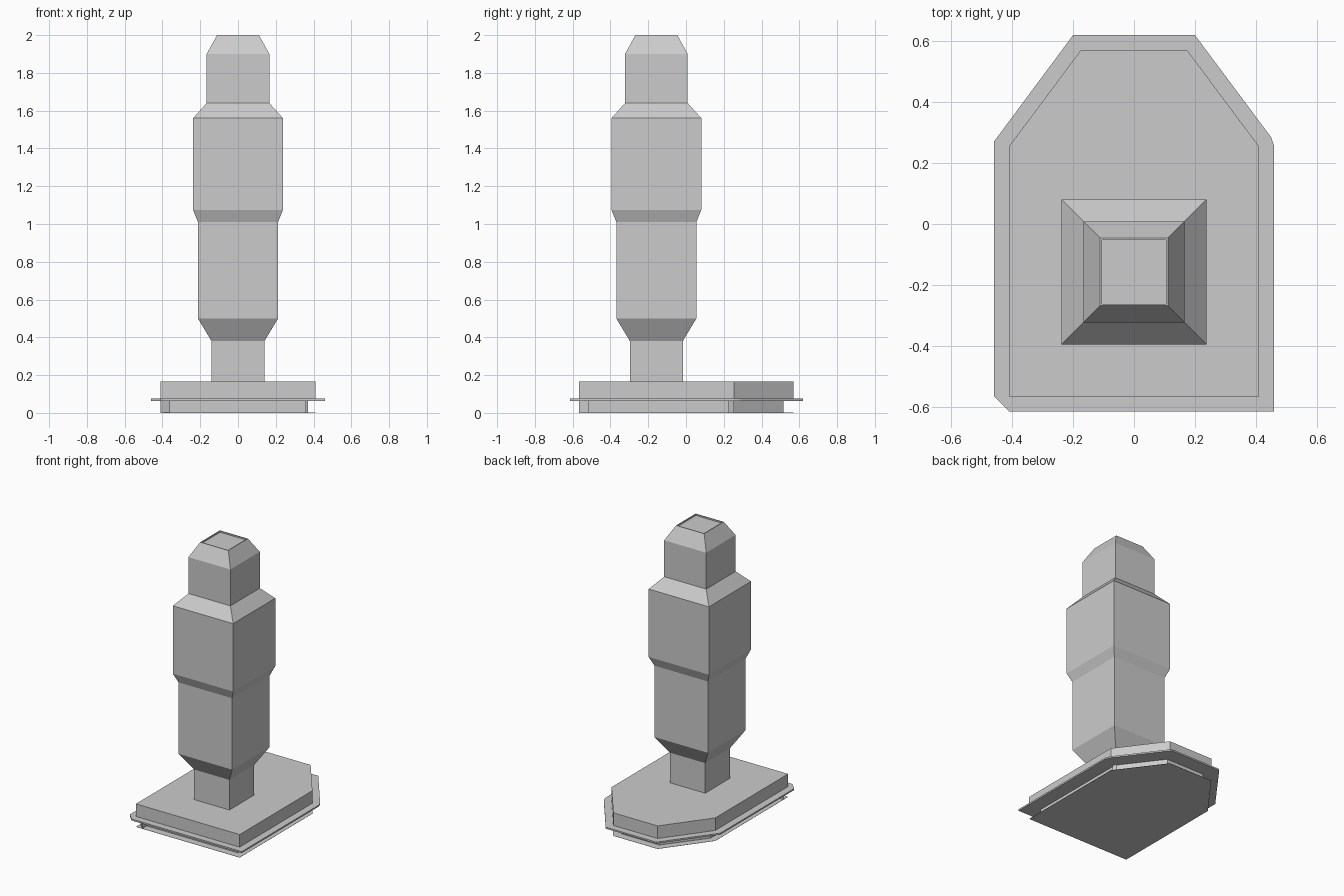
import bpy, bmesh

if "Cube" in bpy.data.objects:
    bpy.data.objects.remove(bpy.data.objects["Cube"])


def loft(name, loops, cap_bottom=True, cap_top=True):
    """Skin a stack of equal-length loops of 3D points."""
    bm = bmesh.new()
    rings = [[bm.verts.new(p) for p in loop] for loop in loops]
    for low, high in zip(rings, rings[1:]):
        for i in range(len(low)):
            j = (i + 1) % len(low)
            bm.faces.new((low[i], low[j], high[j], high[i]))
    if cap_bottom:
        bm.faces.new(rings[0][::-1])
    if cap_top:
        bm.faces.new(rings[-1])
    mesh = bpy.data.meshes.new(name)
    bm.to_mesh(mesh)
    bm.free()
    obj = bpy.data.objects.new(name, mesh)
    bpy.context.collection.objects.link(obj)
    return obj


def prism(name, outline, z0, z1, caps=True):
    return loft(name, [[(x, y, z) for x, y in outline] for z in (z0, z1)], caps, caps)


def square(half, z, cy=-0.157):
    return [(sx * half, cy + sy * half, z)
            for sx, sy in ((-1, -1), (1, -1), (1, 1), (-1, 1))]


# Column: square sections of changing width, with a tiny rim at the top
profile = [(0.14, 0.165), (0.14, 0.38), (0.212, 0.50), (0.212, 1.01),
           (0.238, 1.075), (0.238, 1.56), (0.166, 1.64), (0.166, 1.90),
           (0.111, 2.0), (0.105, 2.0), (0.105, 1.99)]
loft("column", [square(h, z) for h, z in profile])

# Base slab: a rectangle with a tapered rear section
prism("base_slab", [(-0.41, -0.567), (0.41, -0.567), (0.41, 0.255), (-0.41, 0.255)],
      0.07, 0.165)
prism("base_rear", [(-0.41, 0.255), (0.41, 0.255), (0.175, 0.57), (-0.175, 0.57)],
      0.07, 0.165)

# Thin projecting ledge around the base
prism("base_ledge", [(-0.41, -0.615), (0.46, -0.615), (0.46, 0.255), (0.45, 0.285),
                     (0.2, 0.62), (-0.2, 0.62), (-0.46, 0.27), (-0.46, -0.565)],
      0.064, 0.075)

# Recessed wall under the ledge, its ends crossing at two corners
prism("plinth_wall", [(-0.36, 0.24), (-0.36, -0.567), (-0.41, -0.515), (0.36, -0.515),
                      (0.36, 0.255), (0.37, 0.225), (0.15, 0.515), (-0.15, 0.515)],
      0.0, 0.064, caps=False)

# Sheet-thin sole plate on the ground
prism("sole_plate", [(-0.41, -0.567), (0.41, -0.567), (0.41, 0.255),
                     (0.175, 0.57), (-0.175, 0.57), (-0.41, 0.255)], 0.0, 0.001)
